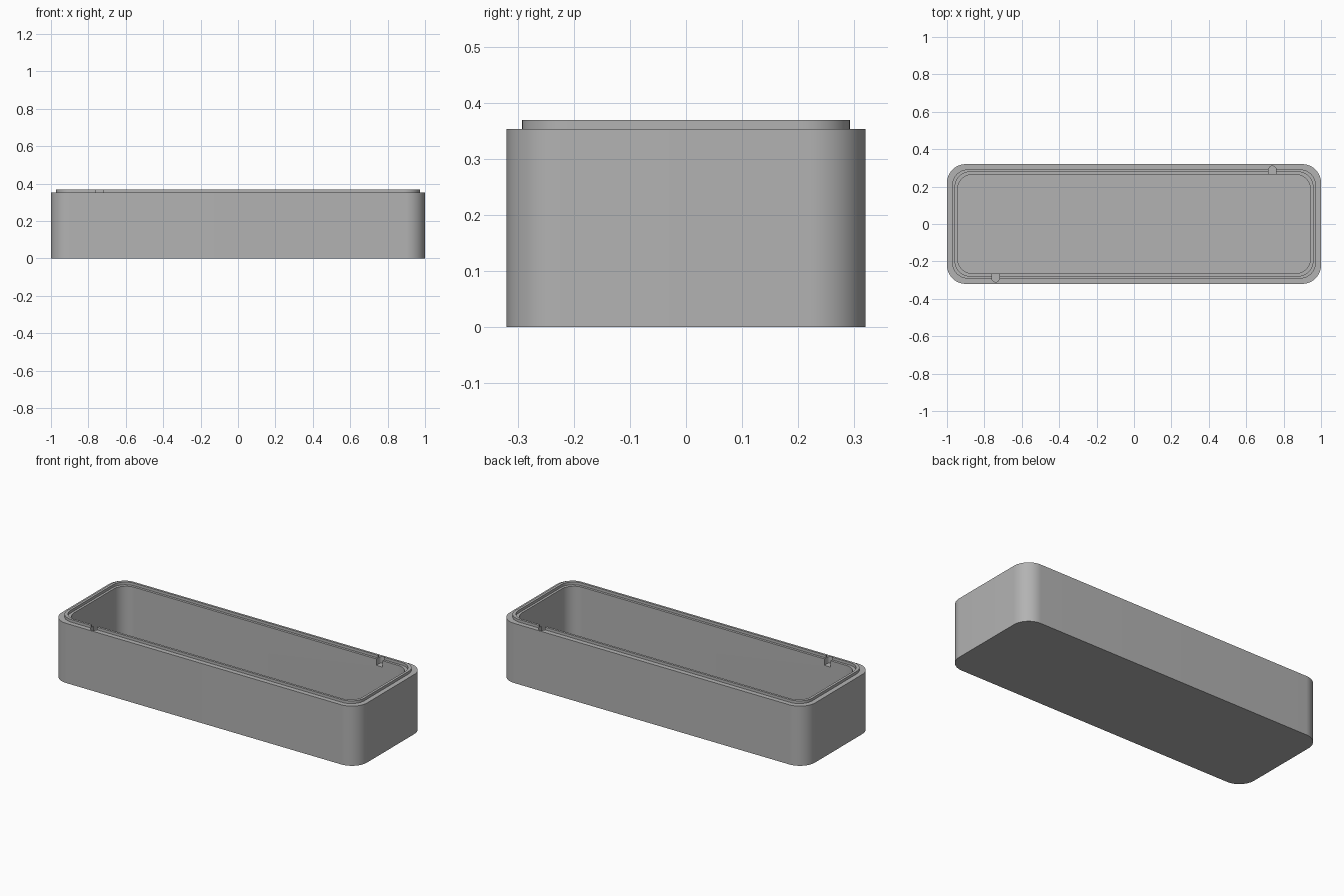
import bpy, bmesh, math

if "Cube" in bpy.data.objects:
    bpy.data.objects.remove(bpy.data.objects["Cube"])

grey = bpy.data.materials.new("plain grey")
grey.diffuse_color = (0.45, 0.45, 0.45, 1)
grey.use_nodes = True
grey.node_tree.nodes["Principled BSDF"].inputs["Base Color"].default_value = grey.diffuse_color


def ring(bm, hx, hy, r, z, n=16):
    # rounded rectangle outline at height z
    verts = []
    corners = [(1, 1), (-1, 1), (-1, -1), (1, -1)]
    for q, (sx, sy) in enumerate(corners):
        for i in range(n + 1):
            a = math.pi / 2 * (q + i / n)
            verts.append(bm.verts.new((sx * (hx - r) + r * math.cos(a),
                                       sy * (hy - r) + r * math.sin(a), z)))
    return verts


def finish(bm, name):
    bmesh.ops.recalc_face_normals(bm, faces=bm.faces)
    me = bpy.data.meshes.new(name)
    bm.to_mesh(me)
    bm.free()
    ob = bpy.data.objects.new(name, me)
    bpy.context.collection.objects.link(ob)
    me.materials.append(grey)
    return ob


# Box shell: half length, half width, corner radius, height of each outline
TOP, RIM, FLOOR = 0.369, 0.353, 0.045
profile = [
    (1.0, 0.32, 0.10, 0.0),       # base
    (1.0, 0.32, 0.10, RIM),       # outer wall top
    (0.972, 0.292, 0.085, RIM),   # shoulder
    (0.972, 0.292, 0.085, TOP),   # raised lip
    (0.957, 0.279, 0.082, TOP),
    (0.957, 0.279, 0.082, RIM),   # inner ledge
    (0.943, 0.265, 0.080, RIM),
    (0.943, 0.265, 0.080, FLOOR), # inner wall
]
bm = bmesh.new()
rings = [ring(bm, *p) for p in profile]
for lo, hi in zip(rings, rings[1:]):
    for i in range(len(lo)):
        j = (i + 1) % len(lo)
        bm.faces.new((lo[i], lo[j], hi[j], hi[i]))
bm.faces.new(rings[0])
bm.faces.new(rings[-1])
box = finish(bm, "box")

# Round-ended latch notches through the lip, on opposite corners
for side, label in ((1, "back"), (-1, "front")):
    bm = bmesh.new()
    outline = [(-0.02, 0.24), (0.02, 0.24)]
    outline += [(0.02 * math.cos(math.pi * i / 12),
                 0.29 + 0.02 * math.sin(math.pi * i / 12)) for i in range(13)]
    base = bm.faces.new([bm.verts.new((side * (0.74 + x), side * y, 0.315))
                         for x, y in outline])
    ext = bmesh.ops.extrude_face_region(bm, geom=[base])
    bmesh.ops.translate(bm, vec=(0, 0, 0.1),
                        verts=[v for v in ext["geom"] if isinstance(v, bmesh.types.BMVert)])
    cutter = finish(bm, label + "_notch_cutter")
    cutter.hide_render = True
    cutter.hide_set(True)
    mod = box.modifiers.new(label + " notch", 'BOOLEAN')
    mod.operation = 'DIFFERENCE'
    mod.solver = 'EXACT'
    mod.object = cutter

# Apply the cuts, then smooth only the rounded corners
bpy.context.view_layer.objects.active = box
box.select_set(True)
for mod in list(box.modifiers):
    bpy.ops.object.modifier_apply(modifier=mod.name)
bpy.ops.object.shade_smooth_by_angle(angle=math.radians(30))
for ob in list(bpy.data.objects):
    if ob.name.endswith("cutter"):
        bpy.data.objects.remove(ob)
